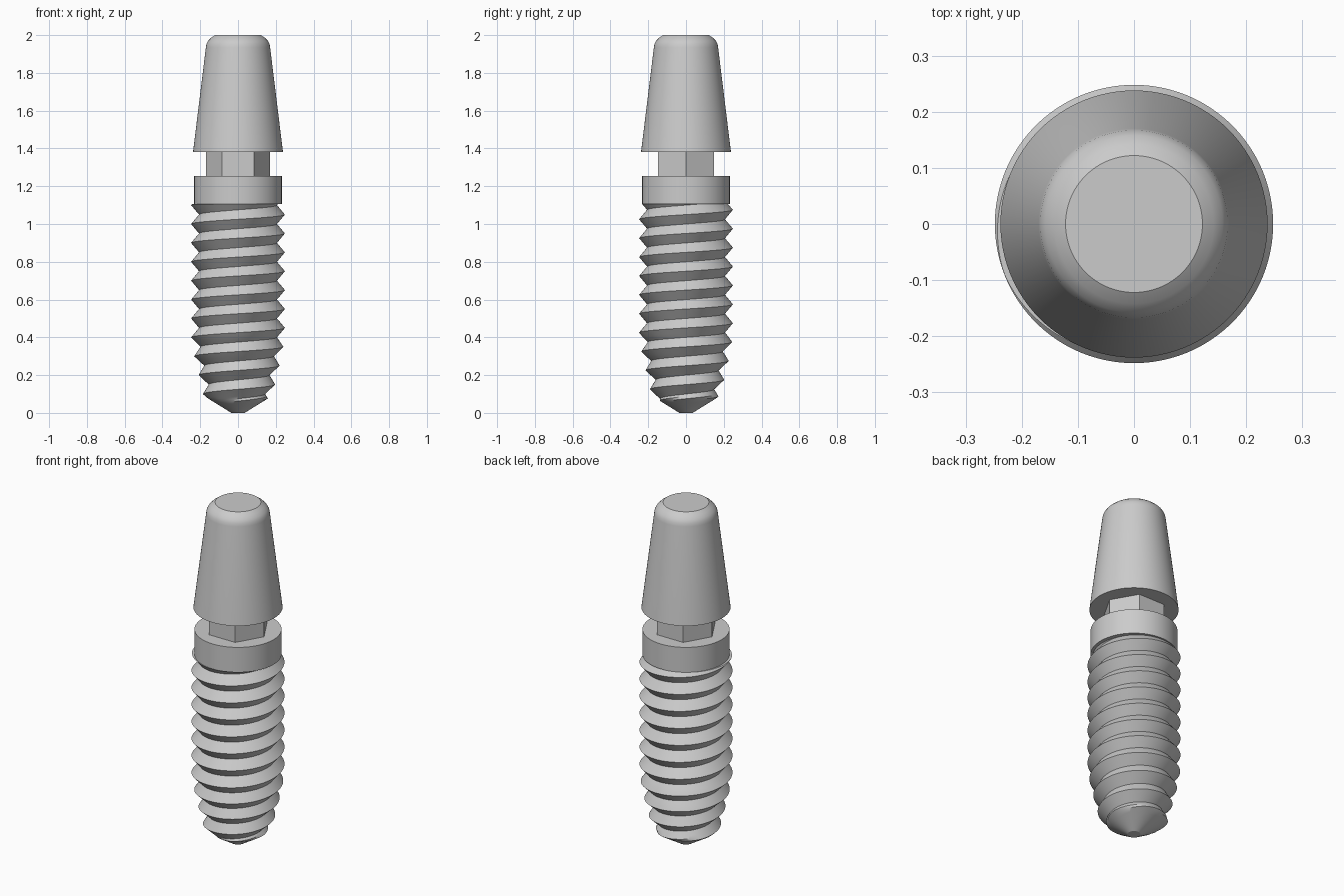
import bpy, bmesh, math

old = bpy.data.objects.get("Cube")
if old:
    bpy.data.objects.remove(old, do_unlink=True)

COLOUR = (0.6, 0.6, 0.6, 1)
metal = bpy.data.materials.new("light_grey")
metal.use_nodes = True
metal.diffuse_color = COLOUR
metal.node_tree.nodes["Principled BSDF"].inputs["Base Color"].default_value = COLOUR


def finish(bm, name, smooth=True):
    bmesh.ops.remove_doubles(bm, verts=bm.verts[:], dist=1e-5)
    bmesh.ops.recalc_face_normals(bm, faces=bm.faces[:])
    mesh = bpy.data.meshes.new(name)
    bm.to_mesh(mesh)
    bm.free()
    mesh.materials.append(metal)
    obj = bpy.data.objects.new(name, mesh)
    bpy.context.collection.objects.link(obj)
    bpy.ops.object.select_all(action="DESELECT")
    obj.select_set(True)
    bpy.context.view_layer.objects.active = obj
    if smooth:
        bpy.ops.object.shade_smooth_by_angle(angle=math.radians(30))
    return obj


def lathe(name, profile, sides, smooth=True):
    """Solid of revolution from (radius, height) points, capped at both ends."""
    bm = bmesh.new()
    rings = [[bm.verts.new((r * math.cos(math.tau * i / sides),
                            r * math.sin(math.tau * i / sides), z))
              for i in range(sides)] for r, z in profile]
    for low, high in zip(rings, rings[1:]):
        for i in range(sides):
            k = (i + 1) % sides
            bm.faces.new((low[i], low[k], high[k], high[i]))
    bm.faces.new(rings[0][::-1])
    bm.faces.new(rings[-1])
    return finish(bm, name, smooth)


# Threaded body: a helical grid whose rows follow the crest and the root
PITCH, DEPTH, TOP = 0.1, 0.042, 1.106
ROWS, COLS = 8, 96
ENVELOPE = [(0.0, 0.165), (0.1, 0.185), (0.2, 0.208), (0.3, 0.232), (0.4, 0.248), (TOP, 0.248)]


def crest_radius(z):
    for (z0, r0), (z1, r1) in zip(ENVELOPE, ENVELOPE[1:]):
        if z <= z1:
            return r0 + (r1 - r0) * (z - z0) / (z1 - z0)
    return ENVELOPE[-1][1]


def thread_radius(z, crest_z):
    turn = ((z - crest_z) / PITCH) % 1
    thread = crest_radius(z) - DEPTH * 2 * min(turn, 1 - turn)
    tip = 0.035 + 1.62 * z          # conical tip trims the lowest turns
    return min(thread, tip)


bm = bmesh.new()
total = ROWS * (int(TOP / PITCH) + 4)
grid = []
for c in range(COLS):
    angle = math.tau * c / COLS
    crest_z = PITCH * (c / COLS - 0.5)
    column = []
    for j in range(total + 1):
        z = crest_z + PITCH * (j / ROWS - 1)
        z = min(max(z, 0), TOP)
        r = thread_radius(z, crest_z)
        column.append(bm.verts.new((r * math.cos(angle), r * math.sin(angle), z)))
    grid.append(column)
for c in range(COLS):
    shift = ROWS if c == COLS - 1 else 0    # the seam joins one turn higher
    here, there = grid[c], grid[(c + 1) % COLS]
    for j in range(total):
        a = min(j + shift, total)
        b = min(j + 1 + shift, total)
        quad = [here[j], there[a], there[b], here[j + 1]]
        heights = [v.co.z for v in quad]
        if a != b and max(heights) - min(heights) > 1e-6:
            bm.faces.new(quad)
bmesh.ops.remove_doubles(bm, verts=bm.verts[:], dist=1e-5)
bmesh.ops.delete(bm, geom=[v for v in bm.verts if not v.link_faces], context="VERTS")
bmesh.ops.holes_fill(bm, edges=[e for e in bm.edges if e.is_boundary], sides=0)
finish(bm, "threaded_body")

# Collar, hexagonal neck and tapered cap
lathe("collar", [(0.232, TOP), (0.232, 1.253)], 96)
lathe("hex_neck", [(0.17, 1.24), (0.17, 1.40)], 6, smooth=False)
lathe("tapered_cap", [(0.238, 1.382), (0.17, 1.935), (0.167, 1.953), (0.158, 1.97),
                      (0.142, 1.986), (0.122, 2.0)], 96)
